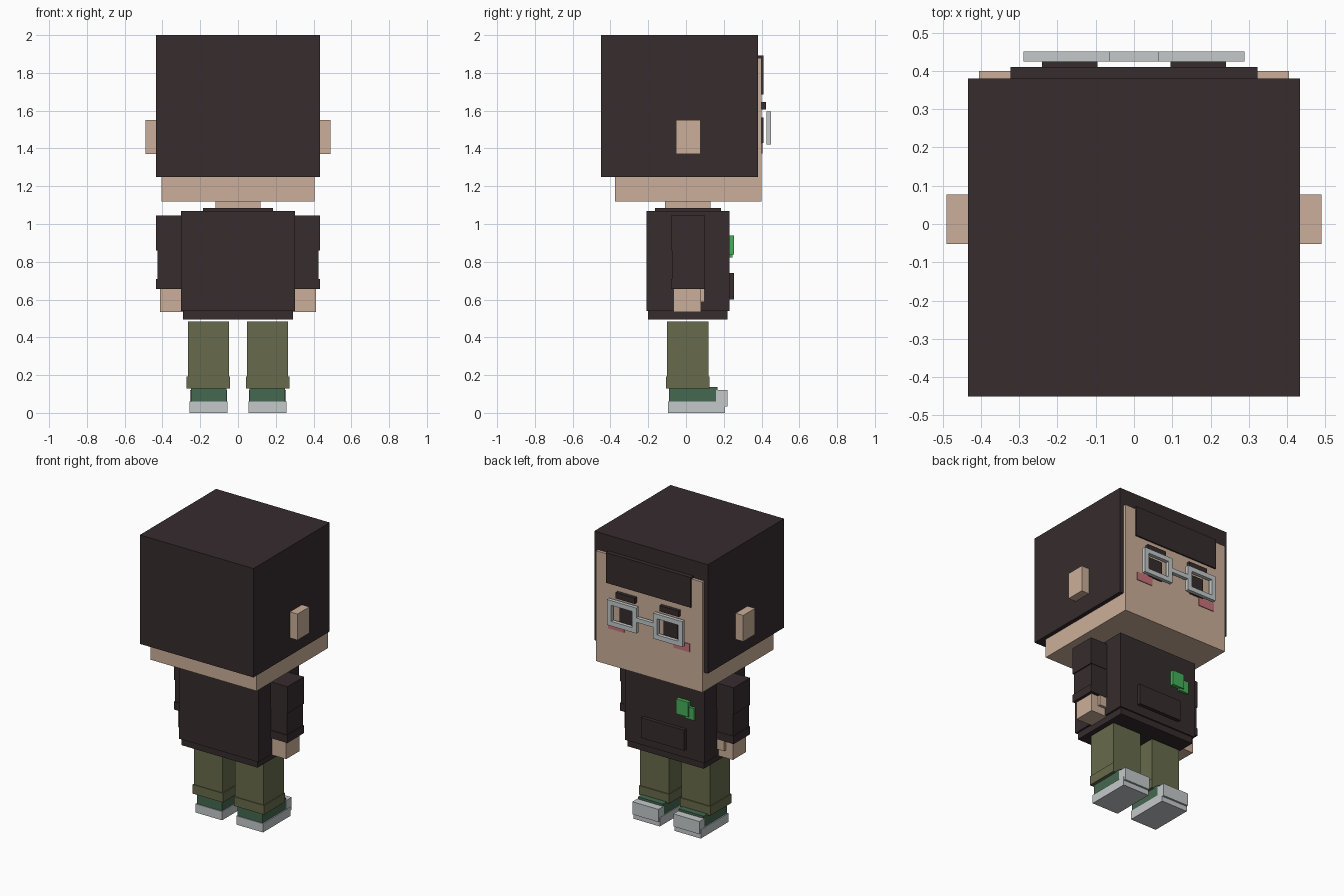
import bpy
import bmesh
from mathutils import Vector

default_cube = bpy.data.objects.get("Cube")
if default_cube:
    bpy.data.objects.remove(default_cube, do_unlink=True)


def make_material(name, red, green, blue):
    material = bpy.data.materials.new(name)
    material.use_nodes = True
    color = (red, green, blue, 1)
    material.diffuse_color = color
    shader = next(n for n in material.node_tree.nodes if n.type == "BSDF_PRINCIPLED")
    shader.inputs["Base Color"].default_value = color
    return material


dark_brown = make_material("dark brown", .037, .025, .027)
skin = make_material("skin", .597, .429, .319)
olive = make_material("olive", .136, .147, .07)
shoe_green = make_material("shoe green", .06, .138, .08)
light_grey = make_material("light grey", .552, .584, .591)
bright_green = make_material("bright green", .06, .43, .1)
blush_pink = make_material("blush pink", .58, .17, .195)


def make_boxes(name, material, boxes):
    """One object made of boxes, each given as x, y and z ranges."""
    bm = bmesh.new()
    for ranges in boxes:
        low = Vector([min(r) for r in ranges])
        high = Vector([max(r) for r in ranges])
        verts = bmesh.ops.create_cube(bm, size=1)["verts"]
        bmesh.ops.scale(bm, vec=high - low, verts=verts)
        bmesh.ops.translate(bm, vec=(low + high) / 2, verts=verts)
    mesh = bpy.data.meshes.new(name)
    bm.to_mesh(mesh)
    bm.free()
    mesh.materials.append(material)
    obj = bpy.data.objects.new(name, mesh)
    bpy.context.scene.collection.objects.link(obj)
    return obj


def centred(name, material, half_width, y, z):
    """A box symmetric about x = 0."""
    return make_boxes(name, material, [((-half_width, half_width), y, z)])


def pair(name, material, x, y, z):
    """The same box on the left and right sides."""
    for side, sign in (("left", 1), ("right", -1)):
        mirrored = [sign * value for value in x]
        make_boxes(f"{side}_{name}", material, [(mirrored, y, z)])


# Head and hair
centred("hair", dark_brown, .433, (-.45, .38), (1.25, 2))
centred("head", skin, .405, (-.375, .4), (1.12, 1.88))
centred("fringe", dark_brown, .323, (.37, .41), (1.685, 1.893))
pair("ear", skin, (.42, .49), (-.052, .077), (1.37, 1.55))

# Face details
pair("eyebrow", dark_brown, (.095, .24), (.39, .424), (1.605, 1.645))
pair("eye", dark_brown, (.115, .22), (.39, .409), (1.43, 1.565))
pair("cheek", blush_pink, (.19, .31), (.39, .405), (1.373, 1.43))

# Glasses: two square rims of four bars, joined by a bridge
bar = .032
inner, outer, bottom, top = .063, .288, 1.42, 1.595
depth = (.425, .45)
for side, sign in (("left", 1), ("right", -1)):
    full_width = (sign * inner, sign * outer)
    upright = (bottom + bar, top - bar)
    make_boxes(f"{side}_glasses_rim", light_grey, [
        (full_width, depth, (bottom, bottom + bar)),
        (full_width, depth, (top - bar, top)),
        ((sign * inner, sign * (inner + bar)), depth, upright),
        ((sign * (outer - bar), sign * outer), depth, upright),
    ])
centred("glasses_bridge", light_grey, inner, depth, (1.497, 1.527))

# Neck and hooded top
centred("neck", skin, .12, (-.11, .13), (1.06, 1.13))
centred("collar", dark_brown, .185, (-.165, .185), (1.05, 1.085))
centred("torso", dark_brown, .303, (-.21, .23), (.54, 1.07))
centred("hem", dark_brown, .29, (-.2, .22), (.495, .55))
centred("front_pocket", dark_brown, .165, (.22, .255), (.6, .74))

# Chest badge made of two offset tiles
make_boxes("badge_large_tile", bright_green, [((-.195, -.103), (.22, .255), (.838, .94))])
make_boxes("badge_small_tile", bright_green, [((-.235, -.165), (.22, .247), (.822, .905))])

# Arms
pair("upper_sleeve", dark_brown, (.29, .433), (-.08, .1), (.86, 1.045))
pair("lower_sleeve", dark_brown, (.29, .426), (-.075, .097), (.7, .87))
pair("sleeve_cuff", dark_brown, (.29, .433), (-.08, .1), (.657, .71))
pair("hand", skin, (.29, .413), (-.065, .08), (.535, .67))
pair("thumb", skin, (.305, .36), (.07, .098), (.588, .665))

# Trousers
pair("trouser_leg", olive, (.048, .266), (-.1, .118), (.14, .485))
pair("trouser_cuff", olive, (.042, .272), (-.105, .124), (.13, .193))

# Shoes
pair("shoe_upper", shoe_green, (.06, .25), (-.09, .166), (.05, .137))
pair("shoe_sole", light_grey, (.055, .257), (-.095, .206), (0, .06))
pair("shoe_toe", light_grey, (.057, .255), (.16, .219), (.035, .122))
